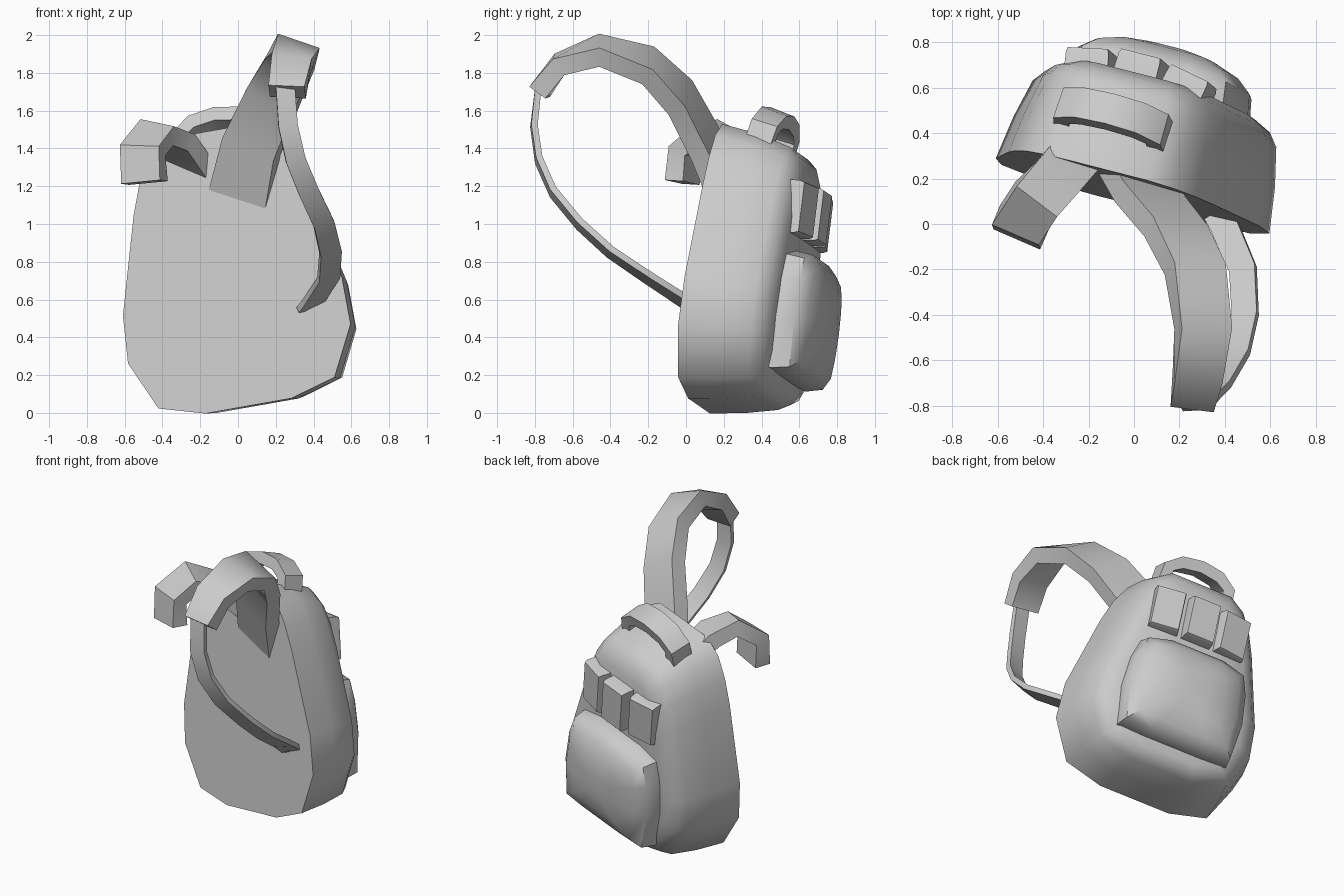
import bpy, math
from mathutils import Vector

if "Cube" in bpy.data.objects:
    bpy.data.objects.remove(bpy.data.objects["Cube"])

# Leaning frame of the bag: U across, W up, D from the flat panel to the rear
O = Vector((0.055, 0.069, 0.037))
D = Vector((0.26, 0.962, -0.08)).normalized()
U = Vector((0.984, -0.28, 0.178))
U = (U - D * U.dot(D)).normalized()
W = U.cross(D).normalized()

grey = bpy.data.materials.new("grey_cloth")
grey.diffuse_color = (0.6, 0.6, 0.6, 1)
grey.use_nodes = True
grey.node_tree.nodes["Principled BSDF"].inputs["Base Color"].default_value = grey.diffuse_color


def P(u, w, d):
    return O + U * u + W * w + D * d


def loft(name, rings, angle):
    """Skin a list of equal closed rings and cap both ends."""
    n = len(rings[0])
    verts = [v for r in rings for v in r]
    faces = [(i * n + j, i * n + (j + 1) % n, (i + 1) * n + (j + 1) % n, (i + 1) * n + j)
             for i in range(len(rings) - 1) for j in range(n)]
    faces += [tuple(range(n))[::-1], tuple(range(len(verts) - n, len(verts)))]
    me = bpy.data.meshes.new(name)
    me.from_pydata(verts, [], faces)
    me.materials.append(grey)
    ob = bpy.data.objects.new(name, me)
    bpy.context.collection.objects.link(ob)
    bpy.ops.object.select_all(action='DESELECT')
    ob.select_set(True)
    bpy.context.view_layer.objects.active = ob
    bpy.ops.object.mode_set(mode='EDIT')
    bpy.ops.mesh.select_all(action='SELECT')
    bpy.ops.mesh.normals_make_consistent(inside=False)
    bpy.ops.object.mode_set(mode='OBJECT')
    bpy.ops.object.shade_smooth_by_angle(angle=math.radians(angle))
    return ob


def strap(name, path, side0, side1, thick, angle=40):
    """Rectangular band along a path; the width vector blends from side0 to side1."""
    pts = [Vector(p) for p in path]
    rings = []
    for i, p in enumerate(pts):
        t = (pts[min(i + 1, len(pts) - 1)] - pts[max(i - 1, 0)]).normalized()
        s = Vector(side0).lerp(Vector(side1), i / (len(pts) - 1))
        length = s.length / 2
        s = (s - t * s.dot(t)).normalized()
        h = s.cross(t) * thick / 2
        s *= length
        rings.append([p - s - h, p + s - h, p + s + h, p - s + h])
    return loft(name, rings, angle)


def mirrored(half):
    return half + [(-u, w) for u, w in reversed(half)]


# Main bag: flat panel outline lofted back to a rounded rear
outline = mirrored([(0.238, 0), (0.488, 0.07), (0.617, 0.335), (0.607, 0.59),
                    (0.47, 1.108), (0.413, 1.27), (0.34, 1.40), (0.23, 1.48)])
rings = []
for d, su, sw in [(0, 1, 1), (0.2, 0.955, 0.965), (0.375, 0.89, 0.91),
                  (0.43, 0.82, 0.86), (0.467, 0.70, 0.77), (0.48, 0.38, 0.42)]:
    rings.append([P(u * su, 0.5 + (w - 0.5) * sw, d) for u, w in outline])
loft("bag_body", rings, 50)

# Rear pocket: crisp-edged gently domed face on a narrow side wall
pocket = mirrored([(0.18, 0.18), (0.365, 0.19), (0.395, 0.45), (0.375, 0.66),
                   (0.335, 0.79), (0.18, 0.835)])
rings = []
for d, s in [(0.37, 1.0), (0.47, 1.03), (0.565, 0.985), (0.618, 0.82), (0.655, 0.55), (0.672, 0.25)]:
    rings.append([P(u * s, 0.51 + (w - 0.51) * s, d) for u, w in pocket])
loft("rear_pocket", rings, 40)

# Row of three small pouches fanned around the rear
for name, u0, d0, turn in [("left_pouch", -0.235, 0.525, -0.2), ("middle_pouch", 0, 0.56, 0),
                           ("right_pouch", 0.235, 0.53, 0.2)]:
    a = U * math.cos(turn) - D * math.sin(turn)
    n = D * math.cos(turn) + U * math.sin(turn)
    rings = []
    for k, s in [(-0.16, 1.05), (-0.02, 1), (0, 0.94)]:
        c = P(u0, 1.06, d0) + n * k
        rings.append([c + a * x * 0.095 * s + W * z * 0.14 * s
                      for x, z in [(-1, -1), (1, -1), (1, 1), (-1, 1)]])
    loft(name, rings, 20)

# Carry handle on top, tipped backward with the slope of the bag
arch = [(-0.22, 1.34), (-0.21, 1.49), (-0.13, 1.55), (0, 1.57),
        (0.13, 1.55), (0.21, 1.49), (0.22, 1.34)]
band = D * 0.14 - W * 0.04
strap("carry_handle", [P(u, w, 0.2 + (w - 1.34) * 0.2) for u, w in arch], band, band, 0.075)

# Right shoulder strap: padded upper half and thin lower webbing
strap("right_strap_pad", [(0.01, 0.23, 1.13), (0.07, 0.11, 1.41), (0.185, -0.03, 1.67),
                          (0.27, -0.2, 1.84), (0.305, -0.46, 1.92), (0.28, -0.67, 1.845),
                          (0.26, -0.775, 1.70)],
      (0.28, -0.06, -0.16), (0.185, -0.04, -0.03), 0.105)
strap("right_strap_webbing", [(0.25, -0.78, 1.74), (0.265, -0.805, 1.52), (0.305, -0.78, 1.34),
                              (0.375, -0.705, 1.17), (0.455, -0.565, 1.0), (0.49, -0.4, 0.85),
                              (0.48, -0.2, 0.715), (0.395, 0.0, 0.585), (0.37, 0.05, 0.555)],
      (0.1, 0, 0), (0.115, 0.05, 0.03), 0.034)

# Left shoulder strap: short loose stub
strap("left_strap_pad", [(-0.2, 0.37, 1.24), (-0.33, 0.215, 1.43), (-0.43, 0.11, 1.485),
                         (-0.505, -0.005, 1.39), (-0.495, -0.02, 1.22)],
      (0.2, -0.1, -0.06), (0.205, -0.09, 0), 0.105)
